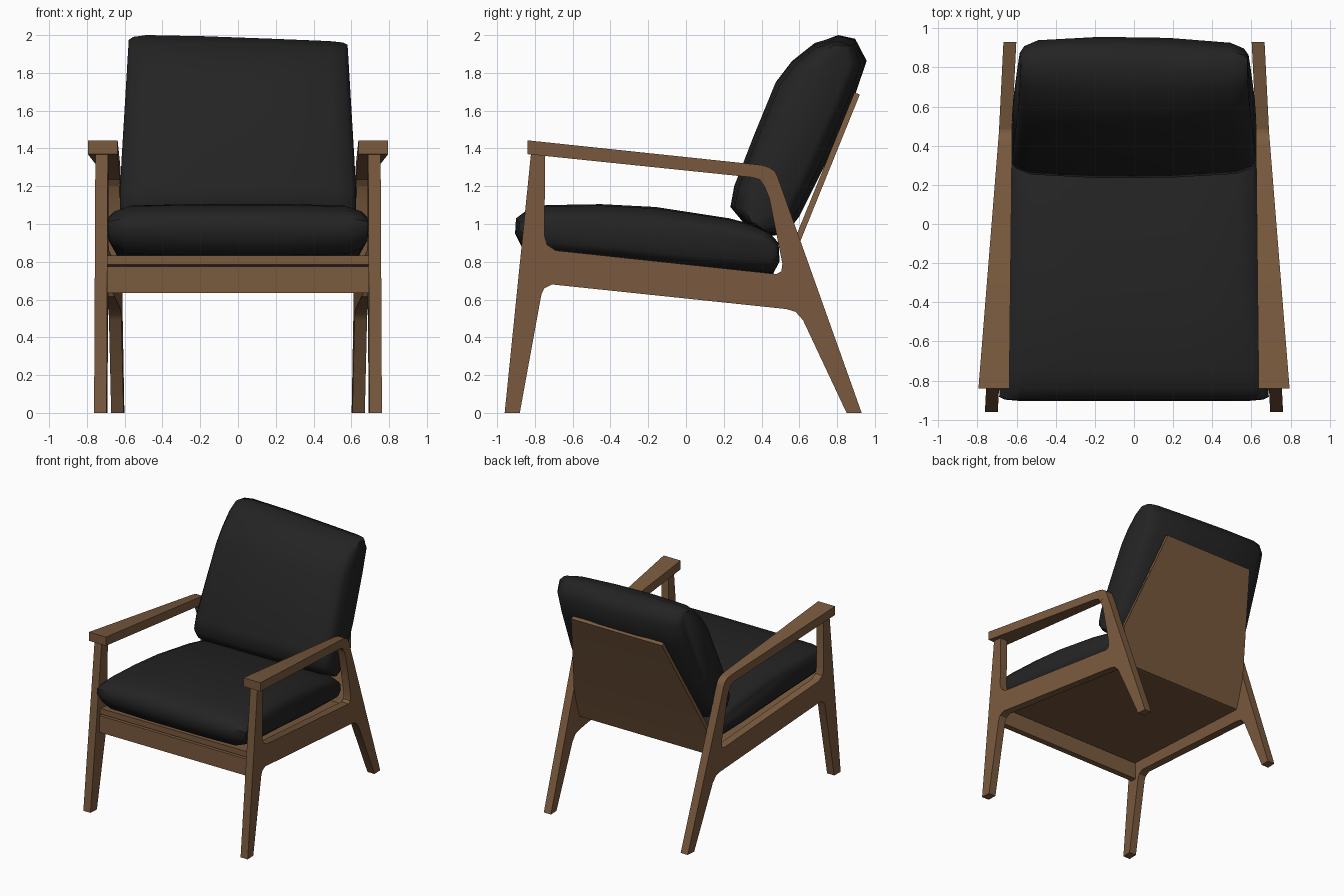
import bpy, bmesh
from mathutils import Vector

cube = bpy.data.objects.get("Cube")
if cube:
    bpy.data.objects.remove(cube)


def material(name, rgb, rough):
    m = bpy.data.materials.new(name)
    m.use_nodes = True
    m.diffuse_color = (*rgb, 1)
    bsdf = next(n for n in m.node_tree.nodes if n.type == 'BSDF_PRINCIPLED')
    bsdf.inputs["Base Color"].default_value = (*rgb, 1)
    bsdf.inputs["Roughness"].default_value = rough
    return m


wood = material("walnut_wood", (0.195, 0.103, 0.049), 0.6)
fabric = material("black_fabric", (0.017, 0.017, 0.017), 0.9)


def finish(name, bm, mat, smooth=0.6):
    bmesh.ops.recalc_face_normals(bm, faces=bm.faces)
    mesh = bpy.data.meshes.new(name)
    bm.to_mesh(mesh)
    bm.free()
    mesh.materials.append(mat)
    ob = bpy.data.objects.new(name, mesh)
    bpy.context.scene.collection.objects.link(ob)
    bpy.ops.object.select_all(action='DESELECT')
    ob.select_set(True)
    bpy.context.view_layer.objects.active = ob
    bpy.ops.object.shade_smooth_by_angle(angle=smooth)
    return ob


def prism(name, outline, inner, outer):
    """Side outline (y, z) filled between two x positions that depend on (y, z)."""
    bm = bmesh.new()
    a = [bm.verts.new((inner(y, z), y, z)) for y, z in outline]
    b = [bm.verts.new((outer(y, z), y, z)) for y, z in outline]
    bm.faces.new(a)
    bm.faces.new(b[::-1])
    for i in range(len(a)):
        j = (i + 1) % len(a)
        bm.faces.new((a[i], b[i], b[j], a[j]))
    return finish(name, bm, wood)


def cushion(name, profile, axis, width, stations, skew):
    """Loft a (y, z) profile across x, thinning it towards both ends."""
    axis = Vector(axis).normalized()
    across = Vector((-axis.y, axis.x))
    pts = [Vector(p) for p in profile]
    centre = sum(pts, Vector((0, 0))) / len(pts)
    bm = bmesh.new()
    rings = []
    for t, length, thick in stations:
        ring = []
        for p in pts:
            d = p - centre
            q = centre + axis * d.dot(axis) * length + across * d.dot(across) * thick
            q += axis * skew * t * max(0, d.dot(axis))
            ring.append(bm.verts.new((t * width(q.x, q.y), q.x, q.y)))
        rings.append(ring)
    n = len(pts)
    for r, s in zip(rings, rings[1:]):
        for i in range(n):
            j = (i + 1) % n
            bm.faces.new((r[i], r[j], s[j], s[i]))
    bm.faces.new(rings[0])
    bm.faces.new(rings[-1][::-1])
    return finish(name, bm, fabric, 0.9)


# Side frames: legs, side rail and rear post in one outline, plus the armrest
frame_outline = [
    (-0.96, 0), (-0.88, 0), (-0.765, 0.63), (-0.75, 0.66), (-0.71, 0.68),
    (0.53, 0.55), (0.58, 0.535), (0.62, 0.49), (0.85, 0), (0.93, 0),
    (0.485, 1.25), (0.415, 1.2), (0.44, 1.14), (0.51, 0.79), (0.505, 0.75),
    (0.48, 0.735), (-0.69, 0.86), (-0.735, 0.89), (-0.75, 0.94),
    (-0.745, 1.37), (-0.82, 1.38)]
arm_outline = [
    (-0.84, 1.37), (0.35, 1.247), (0.39, 1.235), (0.415, 1.2),
    (0.485, 1.25), (0.47, 1.28), (0.44, 1.3), (0.4, 1.312), (-0.84, 1.443)]


def plane(y):
    return 0.681 - 0.05 * y


for side, s in (("left", 1), ("right", -1)):
    prism(side + "_side_frame", frame_outline,
          lambda y, z: s * (plane(y) - 0.033), lambda y, z: s * (plane(y) + 0.033))
    prism(side + "_armrest", arm_outline,
          lambda y, z: s * (0.628 - 0.011 * y), lambda y, z: s * (0.728 - 0.08 * y))


# Boards spanning between the frames
def span(y, z):
    return plane(y) - 0.03


def panel_half(y, z):
    return min(span(y, z), 0.42 + 0.25 * (1.69 - z))


def board(name, outline, half):
    prism(name, outline, lambda y, z: -half(y, z), half)


board("front_rail", [(-0.85, 0.635), (-0.8, 0.635), (-0.8, 0.775), (-0.85, 0.775)], span)
board("seat_board", [(-0.84, 0.785), (0.5, 0.66), (0.5, 0.705), (-0.84, 0.832)], span)
board("back_panel", [(0.49, 0.66), (0.52, 0.66), (0.61, 0.92), (0.92, 1.685),
                     (0.892, 1.697), (0.58, 0.93)], panel_half)

# Seat cushion
cushion("seat_cushion",
        [(-0.86, 0.86), (-0.905, 0.95), (-0.9, 1.03), (-0.84, 1.075), (-0.74, 1.1),
         (-0.45, 1.105), (-0.16, 1.09), (0.23, 1.03), (0.42, 0.98), (0.49, 0.9),
         (0.495, 0.8), (0.46, 0.735), (0.1, 0.755), (-0.4, 0.805), (-0.78, 0.835)],
        (1, -0.09), lambda y, z: 0.645 - 0.05 * y,
        [(-1, 0.97, 0.5), (-0.96, 0.99, 0.72), (-0.84, 1, 0.95), (-0.4, 1, 1),
         (0.4, 1, 1), (0.84, 1, 0.95), (0.96, 0.99, 0.72), (1, 0.97, 0.5)], 0)

# Back cushion
cushion("back_cushion",
        [(0.44, 0.935), (0.31, 1.0), (0.235, 1.09), (0.255, 1.2), (0.36, 1.47),
         (0.475, 1.75), (0.56, 1.86), (0.68, 1.955), (0.8, 1.99), (0.9, 1.965),
         (0.955, 1.86), (0.89, 1.67), (0.73, 1.3), (0.6, 1.04), (0.53, 0.95)],
        (0.4, 0.9), lambda y, z: 0.625 - 0.06 * max(0, z - 1.2),
        [(-1, 0.95, 0.55), (-0.96, 0.98, 0.72), (-0.84, 1, 0.88), (-0.3, 1, 1),
         (0.3, 0.99, 1), (0.84, 0.98, 0.88), (0.96, 0.97, 0.72), (1, 0.95, 0.55)], -0.025)
